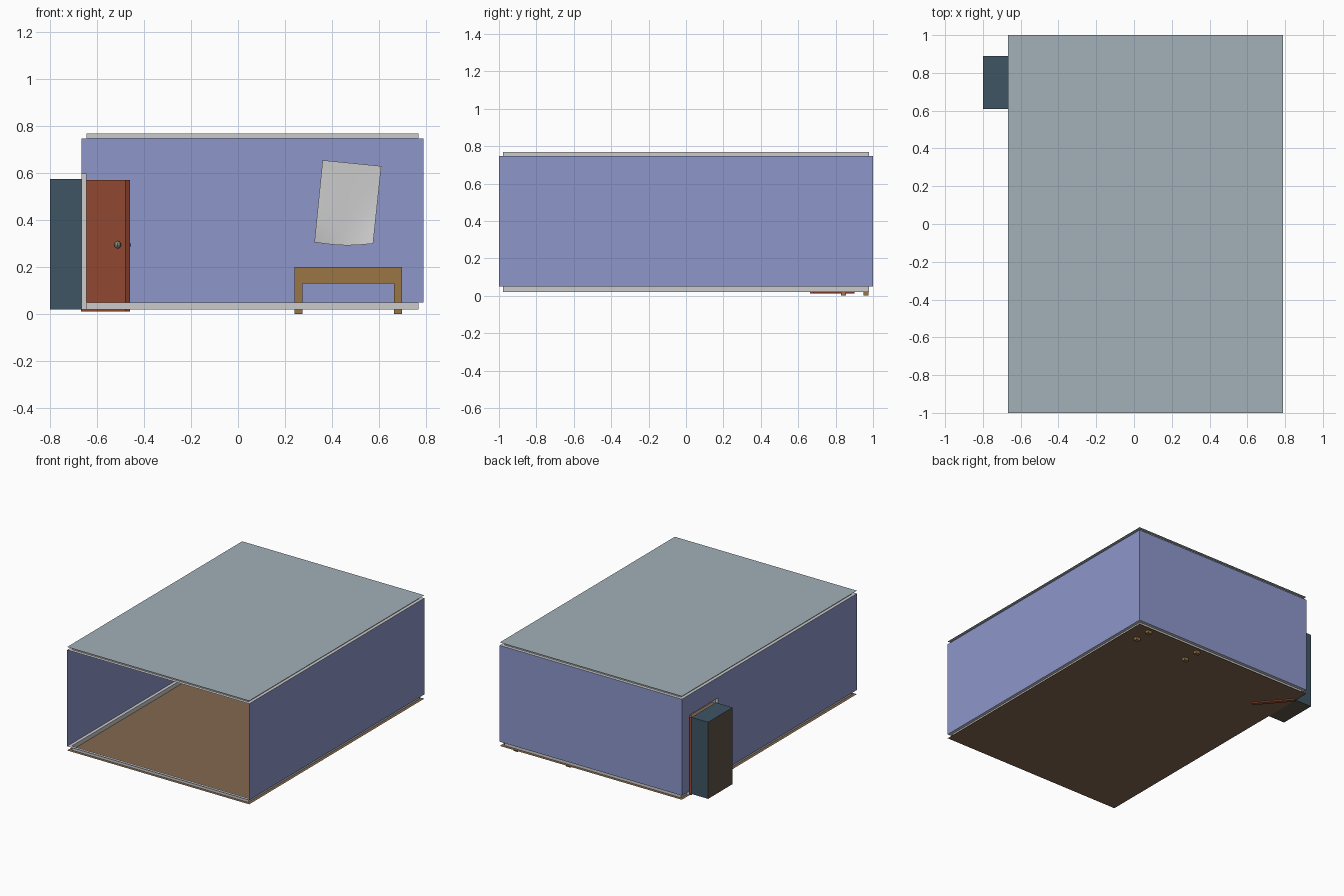
import bpy, math
from mathutils import Vector

if "Cube" in bpy.data.objects:
    bpy.data.objects.remove(bpy.data.objects["Cube"])

X0, X1, Y0, Y1 = -0.667, 0.79, -1.0, 1.0     # room outline
ZF, ZS, ZC, ZT = 0.02, 0.05, 0.747, 0.768    # floor, skirting top, cornice bottom, ceiling
INS = 0.022                                  # trim inset
DY0, DY1, DZ = 0.61, 0.89, 0.574             # doorway opening
FW = 0.025                                   # door frame width


def material(name, rgb):
    m = bpy.data.materials.new(name)
    m.diffuse_color = (*rgb, 1)
    m.use_nodes = True
    m.node_tree.nodes["Principled BSDF"].inputs["Base Color"].default_value = m.diffuse_color
    return m


BLUE = material("wall_blue", (0.27, 0.31, 0.60))
PALE = material("ceiling_pale", (0.36, 0.44, 0.48))
BROWN = material("floor_brown", (0.23, 0.14, 0.08))
TEAL = material("hall_teal", (0.05, 0.09, 0.13))
DARK = material("hall_brown", (0.12, 0.09, 0.065))
RED = material("door_red", (0.36, 0.08, 0.04))
WOOD = material("bench_wood", (0.32, 0.18, 0.06))
KNOB = material("knob_metal", (0.22, 0.23, 0.18))


def quads(name, quad_list, mat=None):
    verts = [p for q in quad_list for p in q]
    faces = [tuple(range(i, i + 4)) for i in range(0, len(verts), 4)]
    me = bpy.data.meshes.new(name)
    me.from_pydata(verts, [], faces)
    ob = bpy.data.objects.new(name, me)
    bpy.context.collection.objects.link(ob)
    if mat:
        me.materials.append(mat)
    return ob


def flat(x0, x1, y0, y1, z):
    return [(x0, y0, z), (x1, y0, z), (x1, y1, z), (x0, y1, z)]


def upright(a, b, z0, z1):
    return [(*a, z0), (*b, z0), (*b, z1), (*a, z1)]


def box(name, x0, x1, y0, y1, z0, z1, mat=None):
    bpy.ops.mesh.primitive_cube_add(size=1, location=((x0 + x1) / 2, (y0 + y1) / 2, (z0 + z1) / 2))
    ob = bpy.context.object
    ob.name = name
    ob.scale = (x1 - x0, y1 - y0, z1 - z0)
    if mat:
        ob.data.materials.append(mat)
    return ob


# floor, ceiling and thin walls
quads("floor", [flat(X0, X1, Y0, Y1, ZF)], BROWN)
quads("ceiling", [flat(X0, X1, Y0, Y1, ZT)[::-1]], PALE)
quads("back_wall", [upright((X0, Y1), (X1, Y1), ZS, ZC)], BLUE)
quads("right_wall", [upright((X1, Y1), (X1, Y0), ZS, ZC)], BLUE)

# left wall with door hole
HA, HB, HZ = DY0 - FW, DY1 + FW, DZ + FW
quads("left_wall", [upright((X0, Y0), (X0, HA), ZS, ZC),
                    upright((X0, HA), (X0, HB), HZ, ZC),
                    upright((X0, HB), (X0, Y1), ZS, ZC)], BLUE)


# stepped trim strip: ledge at the wall edge plus an upright inset face
def trim(name, z_wall, z_end, left_spans):
    runs = [((X0, Y0), (X1, Y0), (0, 1)), ((X1, Y0), (X1, Y1), (-1, 0)), ((X1, Y1), (X0, Y1), (0, -1))]
    out = []
    ix0, ix1, iy0, iy1 = X0 + INS, X1 - INS, Y0 + INS, Y1 - INS

    def inset(p):
        return (min(max(p[0], ix0), ix1), min(max(p[1], iy0), iy1))

    spans = [(r[0], r[1]) for r in runs] + [((X0, b), (X0, a)) for a, b in left_spans]
    for a, b in spans:
        out.append([(*a, z_wall), (*b, z_wall), (*inset(b), z_wall), (*inset(a), z_wall)])
        out.append(upright(inset(a), inset(b), z_end, z_wall))
    quads(name, out)


trim("skirting", ZS, ZF, [(Y0, HA), (HB, Y1)])
trim("cornice", ZC, ZT, [(Y0, Y1)])

# door frame: inset face with returns to the wall hole
FX = X0 + INS
quads("door_frame", [
    upright((FX, HA), (FX, DY0), ZF, HZ), upright((FX, DY1), (FX, HB), ZF, HZ),
    upright((FX, DY0), (FX, DY1), DZ, HZ),
    upright((X0, HA), (FX, HA), ZF, HZ), upright((X0, HB), (FX, HB), ZF, HZ),
    flat(X0, FX, HA, HB, HZ)])

# hallway recess outside the door
HX = -0.80
quads("hall_walls", [upright((HX, DY0), (X0, DY0), ZF, DZ),
                     upright((HX, DY1), (X0, DY1), ZF, DZ),
                     flat(HX, X0, DY0, DY1, DZ)], TEAL)
quads("hall_end_and_floor", [upright((HX, DY0), (HX, DY1), ZF, DZ),
                             flat(HX, X0, DY0, DY1, ZF)], DARK)

# open door swung into the room, built along its hinge direction
L, T = 0.29, 0.026
d = Vector((0.65, -0.76, 0)).normalized()
n = Vector((0.76, 0.65, 0)).normalized()
hinge = Vector((-0.668, 0.884, 0))
ang = math.atan2(d.y, d.x)
door = box("door", -L / 2, L / 2, -T / 2, T / 2, 0.012, 0.571, RED)
c = hinge + d * L / 2 + n * T / 2
door.location = (c.x, c.y, 0.2915)
door.rotation_euler.z = ang

# knobs on both door faces
for name, off in (("outer_knob", -0.014), ("inner_knob", T + 0.014)):
    p = hinge + d * (L - 0.035) + n * off
    bpy.ops.mesh.primitive_uv_sphere_add(segments=8, ring_count=6, radius=0.016, location=(p.x, p.y, 0.295))
    knob = bpy.context.object
    knob.name = name
    knob.data.materials.append(KNOB)

# bench against the back wall
BX0, BX1, BY0, BY1 = 0.24, 0.698, 0.83, 0.976
box("bench_top", BX0, BX1, BY0, BY1, 0.13, 0.20, WOOD)
for side, x in (("left", BX0), ("right", BX1 - 0.035)):
    for end, y in (("front", BY0), ("back", BY1 - 0.026)):
        box(f"bench_{side}_{end}_leg", x, x + 0.035, y, y + 0.026, 0, 0.13, WOOD)

# crooked poster with lifting bottom corners
bpy.ops.mesh.primitive_grid_add(x_subdivisions=10, y_subdivisions=10, size=1)
poster = bpy.context.object
poster.name = "poster"
tl, tr = Vector((0.36, 0.655)), Vector((0.61, 0.63))
bl, br = Vector((0.325, 0.306)), Vector((0.575, 0.300))
for v in poster.data.vertices:
    u, w = v.co.x + 0.5, v.co.y + 0.5
    p = bl.lerp(br, u).lerp(tl.lerp(tr, u), w)
    low = (1 - w) ** 3
    p.y -= 0.010 * math.sin(math.pi * u) * low
    curl = low * (2 * u - 1) ** 2
    v.co = (p.x, 0.992 - 0.035 * curl, p.y)
bpy.ops.object.shade_smooth()
